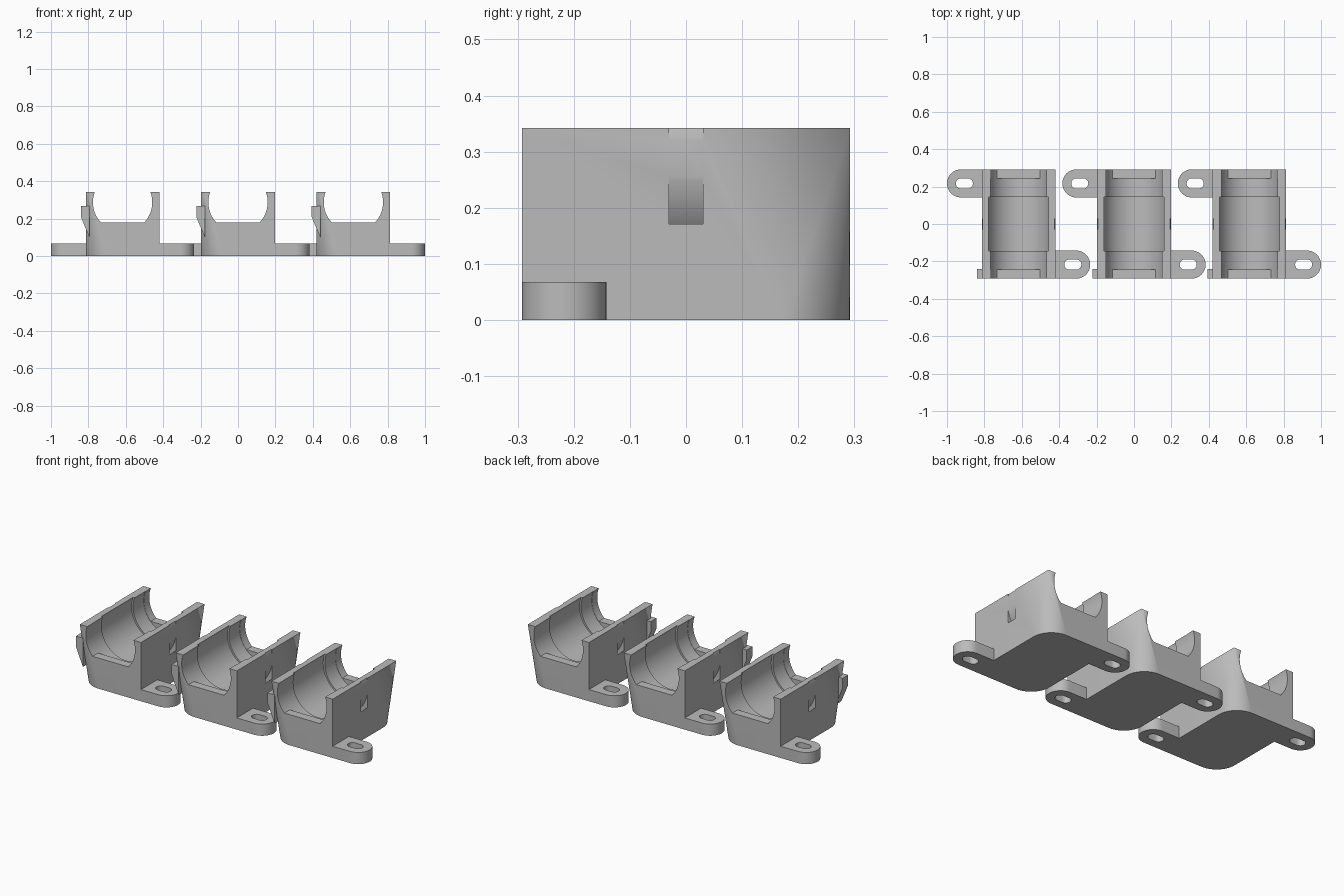
import bpy, bmesh, math
from mathutils import Vector, Matrix

if "Cube" in bpy.data.objects:
    bpy.data.objects.remove(bpy.data.objects["Cube"])

HX, HY, H = 0.197, 0.292, 0.342     # half width, half depth, height of a cradle
AXIS_Z = 0.2875                     # height of the bore axis
PITCH = 0.617                       # spacing of the cradles

grey = bpy.data.materials.new("plain grey")
grey.use_nodes = True
grey.diffuse_color = (0.5, 0.5, 0.5, 1)
grey.node_tree.nodes["Principled BSDF"].inputs["Base Color"].default_value = (0.5, 0.5, 0.5, 1)


def finish(bm, name):
    bmesh.ops.recalc_face_normals(bm, faces=bm.faces)
    mesh = bpy.data.meshes.new(name)
    bm.to_mesh(mesh)
    bm.free()
    mesh.materials.append(grey)
    obj = bpy.data.objects.new(name, mesh)
    bpy.context.collection.objects.link(obj)
    return obj


def prism(name, points, direction):
    """Extrude a closed planar outline along a direction."""
    bm = bmesh.new()
    face = bm.faces.new([bm.verts.new(p) for p in points])
    new = bmesh.ops.extrude_face_region(bm, geom=[face])["geom"]
    bmesh.ops.translate(bm, vec=direction, verts=[v for v in new if isinstance(v, bmesh.types.BMVert)])
    return finish(bm, name)


def arc(cx, cy, r, start, end, n):
    steps = [math.radians(start + (end - start) * i / n) for i in range(n + 1)]
    return [(cx + r * math.cos(a), cy + r * math.sin(a)) for a in steps]


def bore(name, r, half, floor=None):
    """Cylinder along y on the bore axis, optionally with a flat floor."""
    if floor is None:
        ring = arc(0, AXIS_Z, r, 0, 360, 96)[:-1]
    else:
        a = math.degrees(math.asin((floor - AXIS_Z) / r))
        ring = arc(0, AXIS_Z, r, a, 180 - a, 72)
    return prism(name, [(x, -half, z) for x, z in ring], (0, 2 * half, 0))


def cut(obj, cutters):
    for c in cutters:
        c.hide_render = True
        mod = obj.modifiers.new(c.name, "BOOLEAN")
        mod.operation, mod.solver, mod.object = "DIFFERENCE", "EXACT", c
    bpy.context.view_layer.update()
    graph = bpy.context.evaluated_depsgraph_get()
    mesh = bpy.data.meshes.new_from_object(obj.evaluated_get(graph))
    obj.modifiers.clear()
    obj.data = mesh
    for c in cutters:
        bpy.data.objects.remove(c)


# Cradle block: two opposite corners taper from round at the foot to sharp at the rim
bm = bmesh.new()
R = 0.12
for s in (1, -1):
    for x, y in arc(HX - R, HY - R, R, 0, 90, 20):
        bm.verts.new((s * x, s * y, 0))
    bm.verts.new((s * HX, -s * HY, 0))
    for t in (1, -1):
        bm.verts.new((s * HX, t * HY, H))
bmesh.ops.convex_hull(bm, input=bm.verts)
bmesh.ops.dissolve_limit(bm, angle_limit=0.002, verts=bm.verts, edges=bm.edges)
body = finish(bm, "cradle")

# Strap channel: a ring around the bore
channel = bore("strap_channel", 0.229, 0.03)
cut(channel, [bore("channel_core", 0.1997, 0.1)])
cut(body, [
    bore("end_opening", 0.1585, 0.5, floor=0.178),
    bore("cell_bore", 0.16, 0.242),
    bore("middle_recess", 0.17, 0.145),
    channel,
])

# Mounting tab with a rounded end and a slot
tab_r, tab_y = 0.075, HY - 0.075
outline = [(HX, -HY)] + arc(0.308, -tab_y, tab_r, -90, 90, 32) + [(HX, tab_r - tab_y)]
tab = prism("mounting_tab", [(x, y, 0) for x, y in outline], (0, 0, 0.068))
slot = arc(0.308, -tab_y, 0.0275, -90, 90, 16) + arc(0.272, -tab_y, 0.0275, 90, 270, 16)
cut(tab, [prism("slot", [(x, y, -0.1) for x, y in slot], (0, 0, 0.3))])

# Hook on the front left corner
hook_profile = [(-0.177, 0.267), (-0.223, 0.267), (-0.223, 0.21), (-0.205, 0.165), (-0.177, 0.1)]
hook = prism("corner_hook", [(x, -HY, z) for x, z in hook_profile], (0, 0.052, 0))

parts = [body, tab, hook]
for o in parts:
    bpy.ops.object.select_all(action="DESELECT")
    o.select_set(True)
    bpy.context.view_layer.objects.active = o
    bpy.ops.object.shade_smooth_by_angle(angle=math.radians(25))

# Second tab is the first one turned half round
rear_tab = bpy.data.objects.new("rear_mounting_tab", tab.data)
rear_tab.rotation_euler.z = math.pi
bpy.context.collection.objects.link(rear_tab)
parts.append(rear_tab)

# Row of three cradles
for o in parts:
    for side, label in ((-1, "right"), (1, "left")):
        twin = o.copy()
        twin.name = label + "_" + o.name
        twin.location.x = side * PITCH
        bpy.context.collection.objects.link(twin)
    o.name = "middle_" + o.name
